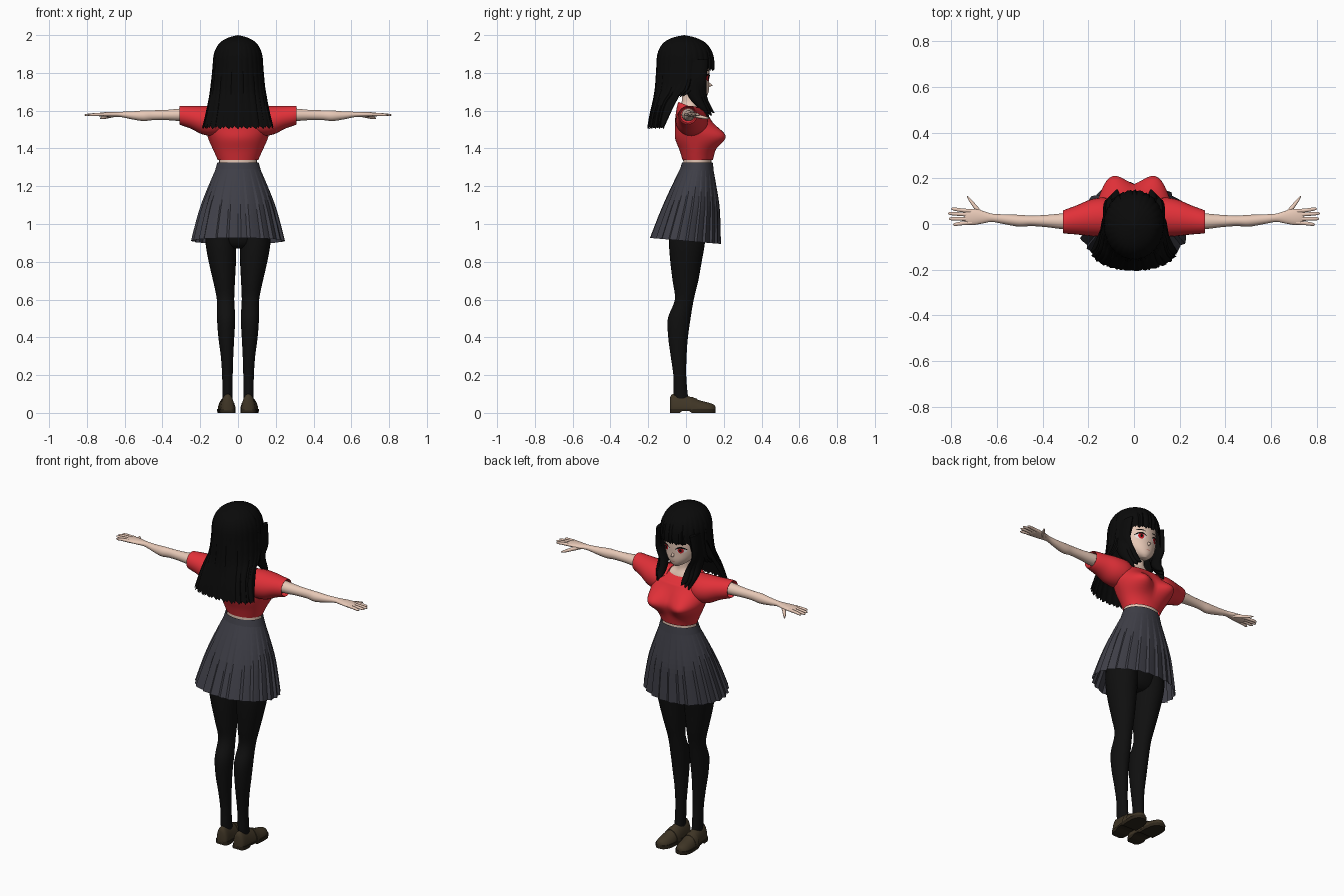
import bpy, bmesh, math

cube = bpy.data.objects.get("Cube")
if cube:
    bpy.data.objects.remove(cube)


def material(name, r, g, b):
    m = bpy.data.materials.new(name)
    m.use_nodes = True
    m.diffuse_color = (r, g, b, 1)
    bsdf = m.node_tree.nodes["Principled BSDF"]
    bsdf.inputs["Base Color"].default_value = (r, g, b, 1)
    bsdf.inputs["Roughness"].default_value = 0.8
    return m


SKIN = material("skin", 0.8, 0.58, 0.47)
HAIR = material("black hair", 0.003, 0.003, 0.003)
RED = material("red cloth", 0.76, 0.03, 0.04)
GREY = material("slate cloth", 0.048, 0.048, 0.062)
BLACK = material("black stocking", 0.005, 0.005, 0.005)
BROWN = material("brown leather", 0.05, 0.036, 0.019)
SOLE = material("dark sole", 0.025, 0.018, 0.01)
WHITE = material("eye white", 0.85, 0.8, 0.78)
IRIS = material("red iris", 0.55, 0.01, 0.015)
LIP = material("lip", 0.6, 0.25, 0.2)


def ring_at(rings, s):
    """Smooth curve through the ring tuples at parameter s."""
    last = len(rings) - 1
    i = min(int(s), last - 1)
    t = s - i
    p = [rings[max(0, min(last, i + k))] for k in (-1, 0, 1, 2)]
    return [b + t / 2 * (c - a + t * (2 * a - 5 * b + 4 * c - d + t * (3 * (b - c) + d - a)))
            for a, b, c, d in zip(*p)]


def find(rings, z):
    """Parameter at which a downward or upward list of rings reaches z."""
    lo, hi = 0, len(rings) - 1
    up = rings[-1][0] > rings[0][0]
    for _ in range(30):
        mid = (lo + hi) / 2
        if (ring_at(rings, mid)[0] < z) == up:
            lo = mid
        else:
            hi = mid
    return lo


def finish(name, bm, mat, mirror=False, smooth=True):
    bmesh.ops.remove_doubles(bm, verts=bm.verts, dist=1e-5)
    bmesh.ops.recalc_face_normals(bm, faces=bm.faces)
    me = bpy.data.meshes.new(name)
    bm.to_mesh(me)
    bm.free()
    me.materials.append(mat)
    me.polygons.foreach_set("use_smooth", [smooth] * len(me.polygons))
    if smooth:
        me.set_sharp_from_angle(angle=math.radians(50))
    ob = bpy.data.objects.new(name, me)
    bpy.context.collection.objects.link(ob)
    if mirror:
        ob.modifiers.new("mirror", "MIRROR").use_mirror_merge = False
    return ob


def loft(name, rings, mat, axis=2, n=24, steps=4, caps=True, mirror=False,
         ripple=None, post=None, smooth=True):
    """Skin elliptical rings (position, centre 1, centre 2, radius 1, radius 2) along an axis."""
    bm = bmesh.new()
    others = [k for k in range(3) if k != axis]
    rows = []
    total = (len(rings) - 1) * steps
    for j in range(total + 1):
        p, c1, c2, r1, r2 = ring_at(rings, j / steps)
        row = []
        for i in range(n):
            a = math.tau * i / n
            f = ripple(a, j / total) if ripple else 1
            co = [0, 0, 0]
            co[axis] = p
            co[others[0]] = c1 + max(r1, 0) * f * math.sin(a)
            co[others[1]] = c2 + max(r2, 0) * f * math.cos(a)
            row.append(bm.verts.new(post(*co) if post else co))
        rows.append(row)
    for lower, upper in zip(rows, rows[1:]):
        for i in range(n):
            k = (i + 1) % n
            bm.faces.new((lower[i], lower[k], upper[k], upper[i]))
    if caps:
        bm.faces.new(rows[0])
        bm.faces.new(rows[-1])
    return finish(name, bm, mat, mirror, smooth)


# Head, neck and upper chest
HEAD = [(1.665, 0, .088, .012, .012), (1.68, 0, .068, .042, .045), (1.71, 0, .046, .075, .075),
        (1.75, 0, .03, .096, .092), (1.8, 0, .02, .105, .104), (1.87, 0, .015, .105, .105),
        (1.93, 0, 0, .08, .08)]
loft("head", HEAD, SKIN, n=32)
loft("neck_and_chest", [(1.5, 0, .04, .1, .06), (1.56, 0, .03, .1, .06), (1.6, 0, .022, .09, .056),
                        (1.63, 0, .02, .05, .045), (1.66, 0, .02, .04, .042), (1.73, 0, .02, .04, .042)], SKIN)
loft("nose", [(.1, 0, 1.742, .012, .02), (.125, 0, 1.737, .007, .01), (.14, 0, 1.734, .002, .002)],
     SKIN, axis=1, n=10)


# Painted face details laid over the head surface
def face_patch(name, x, z, w, h, mat, lift, arc=0.0, mirror=True):
    bm = bmesh.new()

    def vert(px, pz):
        _, _, cy, rx, ry = ring_at(HEAD, find(HEAD, pz))
        return bm.verts.new((px, cy + ry * math.sqrt(max(0, 1 - (px / rx) ** 2)) + lift, pz))
    n = 16
    cols = []
    for i in range(n + 1):
        u = math.cos(math.pi * i / n)
        half = h * math.sqrt(max(0.0, 1 - u * u))
        mid = z - arc * u * u
        cols.append([vert(x + w * u, mid + half * k / 2) for k in (-2, -1, 0, 1, 2)])
    for a, b in zip(cols, cols[1:]):
        for k in range(4):
            bm.faces.new((a[k], a[k + 1], b[k + 1], b[k]))
    finish(name, bm, mat, mirror)


face_patch("eye_whites", .047, 1.773, .026, .016, WHITE, .002)
face_patch("irises", .046, 1.774, .015, .017, IRIS, .004)
face_patch("pupils", .046, 1.774, .006, .009, HAIR, .006)
face_patch("upper_lashes", .048, 1.791, .03, .005, HAIR, .006, arc=.014)
face_patch("eyebrows", .047, 1.812, .026, .003, HAIR, .003, arc=.006)
face_patch("mouth", 0, 1.7, .013, .0025, LIP, .002, arc=-.002, mirror=False)

# Hair: one draped surface, cut to fringe, cheek and back lengths by angle
DRAPE = [(2.0, 0, -.01, 0, 0), (1.985, 0, -.01, .055, .065), (1.955, 0, -.008, .1, .115),
         (1.9, 0, -.005, .127, .146), (1.82, 0, -.005, .134, .152), (1.72, 0, -.02, .143, .144),
         (1.65, 0, -.08, .155, .096), (1.58, 0, -.108, .17, .084), (1.5, 0, -.12, .19, .086)]


def hair_end(deg, i):
    jag = .004 * (i * 7 % 5)
    for limit, z in ((48, 1.81), (66, 1.74), (88, 1.67)):
        if deg < limit:
            return z + jag
    return 1.502 + jag


bm = bmesh.new()
cols = []
COLS, ROWS = 120, 28
for i in range(COLS):
    a = math.tau * i / COLS
    end = find(DRAPE, hair_end(min(i, COLS - i) * 360 / COLS, i))
    col = []
    for j in range(ROWS + 1):
        z, _, cy, rx, ry = ring_at(DRAPE, end * j / ROWS)
        f = 1 + .035 * j / ROWS * math.sin(i * 2.1) * math.sin(i * .7)
        col.append(bm.verts.new((max(rx, 0) * f * math.sin(a), cy + max(ry, 0) * f * math.cos(a), z)))
    cols.append(col)
for i in range(COLS):
    a, b = cols[i], cols[(i + 1) % COLS]
    for j in range(ROWS):
        bm.faces.new((a[j], b[j], b[j + 1], a[j + 1]))
finish("hair", bm, HAIR)

# Long locks falling over the front of the shoulders
for k in range(3):
    d = k * .014
    loft("front_lock", [(1.87, .108, .04 + d, .016, .05), (1.75, .118, .035 + d, .018, .045),
                        (1.67, .115 - d, .05 + d, .02, .035), (1.61, .108 - d, .09 + d, .02, .022),
                        (1.56 + d, .102 - d, .12 + d, .004, .004)], HAIR, n=12, mirror=True)


# Shirt with bust and scooped neckline
def shape_shirt(x, y, z):
    if y > .03:
        bump = .062 * math.exp(-((abs(x) - .088) / .062) ** 2 - ((z - 1.465) / .058) ** 2)
        y += bump
        x *= 1 + bump * 2
    if z > 1.57:
        z -= (y - .02) * .4 * (z - 1.57) / .05
    return x, y, z


loft("shirt", [(1.338, 0, .062, .107, .08), (1.39, 0, .06, .128, .094), (1.45, 0, .055, .15, .112),
               (1.5, 0, .047, .165, .106), (1.56, 0, .035, .165, .092), (1.6, 0, .026, .135, .075),
               (1.622, 0, .02, .095, .06)], RED, n=56, steps=5, caps=False, post=shape_shirt)
loft("sleeves", [(.07, .025, 1.55, .07, .07), (.13, .03, 1.545, .085, .079), (.19, .027, 1.55, .08, .075),
                 (.25, .018, 1.565, .064, .06), (.306, .01, 1.575, .051, .05), (.304, .01, 1.575, .046, .045),
                 (.28, .01, 1.575, .04, .04)], RED, axis=0, mirror=True)

# Arms and hands
loft("arms", [(.2, .015, 1.58, .035, .035), (.3, .012, 1.578, .035, .033), (.38, .013, 1.577, .027, .027),
              (.45, .014, 1.576, .023, .026), (.5, .014, 1.573, .026, .028), (.56, .02, 1.575, .022, .021),
              (.62, .027, 1.58, .018, .014), (.66, .03, 1.58, .027, .013), (.7, .031, 1.58, .035, .012),
              (.73, .03, 1.579, .032, .01), (.742, .03, 1.579, .02, .006)], SKIN, axis=0, mirror=True)
for name, y0, tip, y1 in (("index", .056, .8, .066), ("middle", .04, .813, .046),
                          ("ring", .022, .81, .023), ("little", .006, .793, -.002)):
    loft(name + "_fingers", [(.71, y0, 1.58, .009, .009), (.76, (y0 + y1) / 2, 1.579, .0085, .008),
                             (tip - .01, y1, 1.577, .007, .006), (tip, y1, 1.577, .002, .002)],
         SKIN, axis=0, n=10, mirror=True)
loft("thumbs", [(.035, .66, 1.576, .018, .011), (.07, .69, 1.569, .012, .01), (.1, .713, 1.563, .009, .008),
                (.122, .729, 1.56, .003, .003)], SKIN, axis=1, n=10, mirror=True)

# Waist, skirt band and pleated skirt
loft("waist", [(1.29, 0, .06, .1, .074), (1.37, 0, .06, .101, .075)], SKIN)
loft("skirt_band", [(1.285, 0, .057, .121, .09), (1.326, 0, .06, .109, .081)], GREY, n=48, caps=False)


def pleat(a, t):
    return 1 + .07 * min(1, t * 1.5) * (a * 24 / math.tau % 1 - .5)


loft("pleated_skirt", [(1.3, 0, .058, .114, .085), (1.2, 0, .043, .157, .118), (1.1, 0, .029, .195, .147),
                       (1.0, 0, .012, .223, .168), (.91, 0, -.003, .245, .185)], GREY, n=96, caps=False,
     ripple=pleat, smooth=False, post=lambda x, y, z: (x, y, z - .085 * y * (1.3 - z) / .39))

# Hips and stockinged legs
loft("hips", [(.87, 0, .005, .05, .05), (.91, 0, .005, .14, .085), (1.05, 0, .015, .165, .1),
              (1.2, 0, .042, .13, .09), (1.29, 0, .058, .1, .075)], BLACK)
loft("legs", [(1.0, .09, .01, .083, .095), (.9, .091, .005, .081, .095), (.8, .083, 0, .072, .083),
              (.7, .074, -.003, .058, .068), (.6, .066, -.009, .046, .05), (.5, .063, -.036, .048, .06),
              (.4, .062, -.042, .042, .052), (.3, .058, -.039, .033, .042), (.2, .056, -.033, .028, .034),
              (.1, .056, -.028, .027, .037), (.04, .056, -.02, .027, .04)], BLACK, mirror=True)

# Loafers: rows of heel-to-toe position, half width, height
SHOE = [(-.085, .02, .08), (-.07, .035, .1), (-.02, .039, .096), (.03, .043, .083),
        (.08, .045, .064), (.125, .039, .053), (.15, .023, .042), (.157, .006, .028)]
loft("shoes", [(y, .058 + y * .05, .015, w, h - .015) for y, w, h in SHOE], BROWN, axis=1,
     mirror=True, post=lambda x, y, z: (x, y, max(z, .012)))
loft("shoe_straps", [(y, .06, .015, .047, h) for y, h in ((.03, .07), (.058, .06))], BROWN, axis=1,
     mirror=True, post=lambda x, y, z: (x, y, max(z, .014)))


def flatten_sole(x, y, z):
    arch = .01 if -.025 < y < .03 else 0
    return x, y, .02 if z > .01 else arch


loft("soles", [(y, .058 + y * .05, .01, w + .004, .02) for y, w, h in SHOE], SOLE, axis=1,
     mirror=True, post=flatten_sole)
